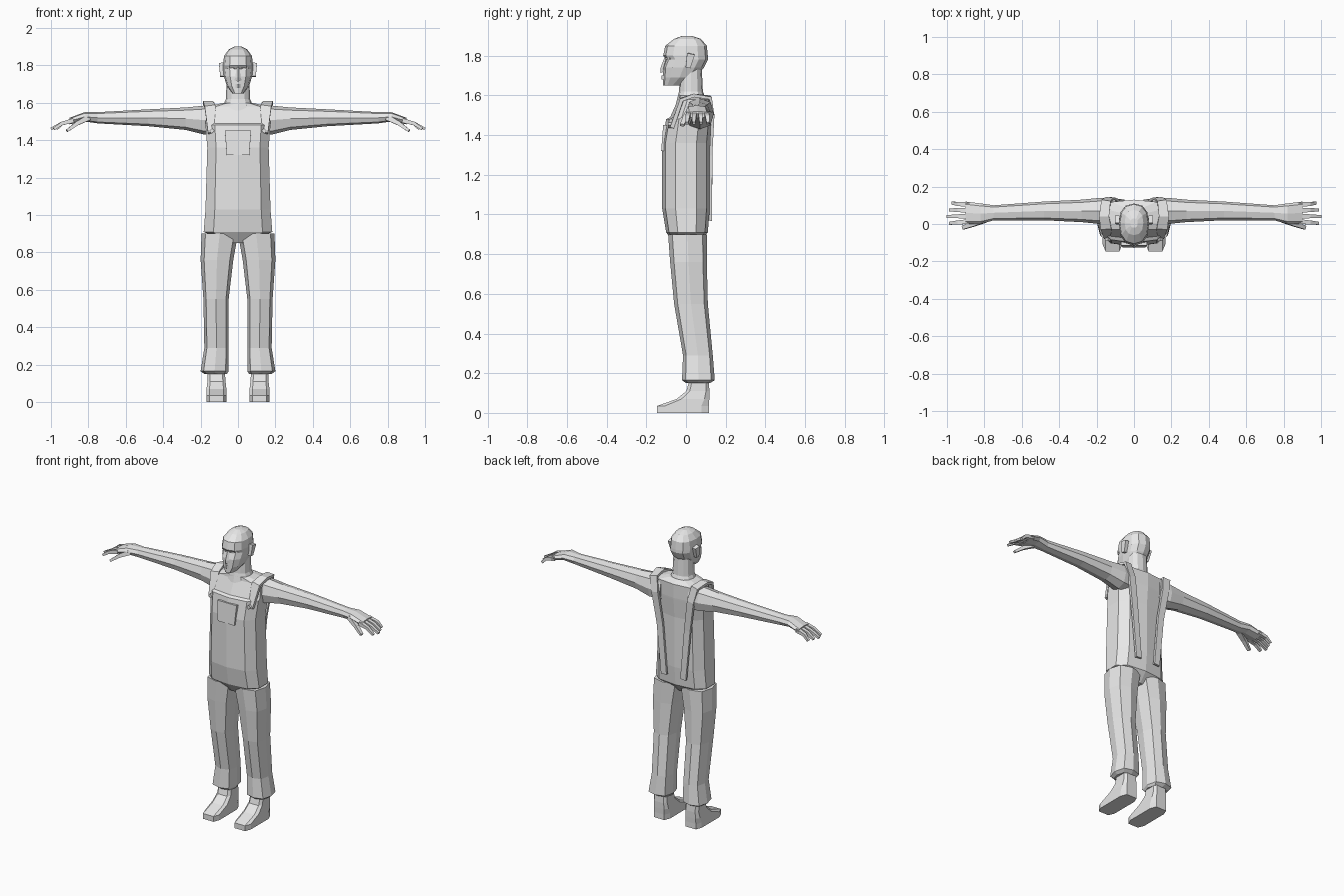
import bpy
import bmesh
from math import copysign, cos, sin, tau
from mathutils import Vector

cube = bpy.data.objects.get("Cube")
if cube:
    bpy.data.objects.remove(cube, do_unlink=True)

tone = (.8, .8, .8, 1)
grey = bpy.data.materials.new("plain grey")
grey.use_nodes = True
grey.diffuse_color = tone
grey.node_tree.nodes["Principled BSDF"].inputs["Base Color"].default_value = tone


def skin(name, rings, mirrored):
    """Join a row of equal rings into a closed flat-shaded mesh."""
    bm = bmesh.new()
    loops = [[bm.verts.new(point) for point in ring] for ring in rings]
    for low, high in zip(loops, loops[1:]):
        for i in range(len(low)):
            bm.faces.new((low[i - 1], low[i], high[i], high[i - 1]))
    bm.faces.new(loops[0])
    bm.faces.new(loops[-1])
    bmesh.ops.recalc_face_normals(bm, faces=bm.faces)
    mesh = bpy.data.meshes.new(name)
    bm.to_mesh(mesh)
    bm.free()
    mesh.materials.append(grey)
    part = bpy.data.objects.new(name, mesh)
    bpy.context.collection.objects.link(part)
    if mirrored:
        modifier = part.modifiers.new("mirror", "MIRROR")
        modifier.use_mirror_merge = False


def section(sides, power, turn=0):
    """Unit polygon with a corner at the front; a lower power makes it boxier."""
    def soften(value):
        return copysign(abs(value) ** power, value)

    angles = [tau * (i + turn) / sides for i in range(sides)]
    return [(soften(sin(angle)), soften(-cos(angle))) for angle in angles]


def fit(shape, a_min, a_max, b_min, b_max):
    """Stretch a unit section over a range in each direction."""
    return [(a_min + (a_max - a_min) * (u + 1) / 2,
             b_min + (b_max - b_min) * (v + 1) / 2) for u, v in shape]


def upright(name, shape, rows, mirrored=False):
    """Stack sections upwards; rows hold height, x range and y range."""
    rings = [[(x, y, z) for x, y in fit(shape, *limits)] for z, *limits in rows]
    skin(name, rings, mirrored)


def central(name, shape, rows):
    """Stack sections on the centre line; rows hold height, half width, front, back."""
    upright(name, shape, [(z, -half, half, front, back) for z, half, front, back in rows])


def ribbon(name, path, widths, depths, across, mirrored=True):
    """Four-sided strip along a path, with start and end half sizes."""
    points = [Vector(point) for point in path]
    last = len(points) - 1
    rings = []
    for i, point in enumerate(points):
        ahead = points[min(i + 1, last)] - points[max(i - 1, 0)]
        side = Vector(across)
        side = (side - side.project(ahead)).normalized()
        normal = ahead.cross(side).normalized()
        width = side * (widths[0] + (widths[1] - widths[0]) * i / last)
        depth = normal * (depths[0] + (depths[1] - depths[0]) * i / last)
        rings.append([point - width - depth, point + width - depth,
                      point + width + depth, point - width + depth])
    skin(name, rings, mirrored)


SIDEWAYS = Vector((1, 0, 0))
BACKWARD = Vector((0, 1, 0))
UPWARD = Vector((0, 0, 1))

# Overalls body and chest, with a small step at the bib top
central("torso", section(10, .7), [
    (.85, .05, -.06, .06),
    (.91, .19, -.1, .11),
    (1.03, .18, -.12, .12),
    (1.36, .17, -.12, .12),
    (1.48, .18, -.1, .13),
    (1.49, .18, -.08, .13),
    (1.58, .17, -.04, .13),
    (1.6, .08, -.04, .1)])

# Bib pocket standing just clear of the bib
ribbon("bib_pocket", [(0, -.115, 1.32), (0, -.105, 1.45)],
       (.06, .07), (.01, .01), SIDEWAYS, mirrored=False)

# Straps over the shoulders and their diamond buttons
ribbon("shoulder_straps", [
    (.13, -.07, 1.44), (.15, -.02, 1.58), (.16, .04, 1.6),
    (.15, .12, 1.59), (.13, .135, 1.5), (.1, .125, 1.3), (.07, .125, .97)],
    (.03, .02), (.01, .007), SIDEWAYS)
ribbon("strap_buttons", [(.14, -.09, 1.45), (.14, -.06, 1.45)],
       (.01, .01), (.01, .01), SIDEWAYS + UPWARD)

# Trouser legs with turned-in cuffs
upright("trouser_legs", section(8, .7), [
    (.15, .06, .18, 0, .12),
    (.165, .05, .2, -.02, .145),
    (.29, .05, .18, -.015, .135),
    (.55, .05, .185, -.06, .11),
    (.76, .025, .2, -.08, .105),
    (.9, 0, .195, -.09, .105)], mirrored=True)

# Shoes, stepping back from the toe to the ankle
upright("shoes", section(8, .4, turn=.5), [
    (0, .06, .17, -.15, .12),
    (.035, .06, .17, -.15, .12),
    (.07, .06, .17, -.05, .12),
    (.11, .065, .165, 0, .12),
    (.18, .07, .165, .02, .115)], mirrored=True)

# Arms running into the palms; rows hold reach, y range and z range
arm_rows = [
    (.1, .01, .13, 1.43, 1.59),
    (.18, 0, .14, 1.43, 1.585),
    (.28, .01, .13, 1.455, 1.575),
    (.48, .02, .12, 1.475, 1.565),
    (.75, .02, .1, 1.49, 1.55),
    (.82, 0, .11, 1.5, 1.55),
    (.9, 0, .12, 1.485, 1.52)]
skin("arms", [[(x, y, z) for y, z in fit(section(8, .8), *limits)]
              for x, *limits in arm_rows], mirrored=True)

# Four fingers fanning out, then the thumb
for i, finger in enumerate(["index", "middle", "ring", "little"]):
    root = .013 + .03 * i
    spread = (root - .06) / 10
    tip = 1 - abs(i - 1) * .015
    ribbon(finger + "_fingers", [
        (.88, root, 1.505), (.94, root + spread, 1.49), (tip, root + spread * 2, 1.46)],
        (.013, .008), (.012, .007), BACKWARD)
ribbon("thumbs", [(.8, .025, 1.52), (.86, 0, 1.49), (.915, -.02, 1.45)],
       (.018, .01), (.015, .007), BACKWARD)

# Neck
skull = section(12, .85)
central("neck", skull, [
    (1.56, .09, -.05, .11),
    (1.62, .065, -.035, .085),
    (1.73, .06, -.03, .08)])

# Head, with the eye line set in under the brow
central("head", skull, [
    (1.65, .03, -.115, -.02),
    (1.69, .06, -.115, .05),
    (1.74, .075, -.115, .09),
    (1.78, .08, -.1, .11),
    (1.8, .08, -.115, .11),
    (1.85, .075, -.105, .105),
    (1.885, .05, -.06, .075),
    (1.9, .02, -.02, .03)])

# Face details and ears
ribbon("nose", [(0, -.1, 1.79), (0, -.115, 1.735), (0, -.11, 1.72)],
       (.006, .014), (.006, .014), SIDEWAYS + BACKWARD, mirrored=False)
ribbon("lips", [(0, -.11, 1.68), (0, -.11, 1.7)],
       (.01, .01), (.01, .01), SIDEWAYS + BACKWARD, mirrored=False)
ribbon("eyes", [(.02, -.1, 1.785), (.055, -.08, 1.785)],
       (.005, .005), (.004, .004), UPWARD)
ribbon("ears", [(.085, .01, 1.74), (.09, .025, 1.81)],
       (.012, .02), (.01, .012), BACKWARD)
